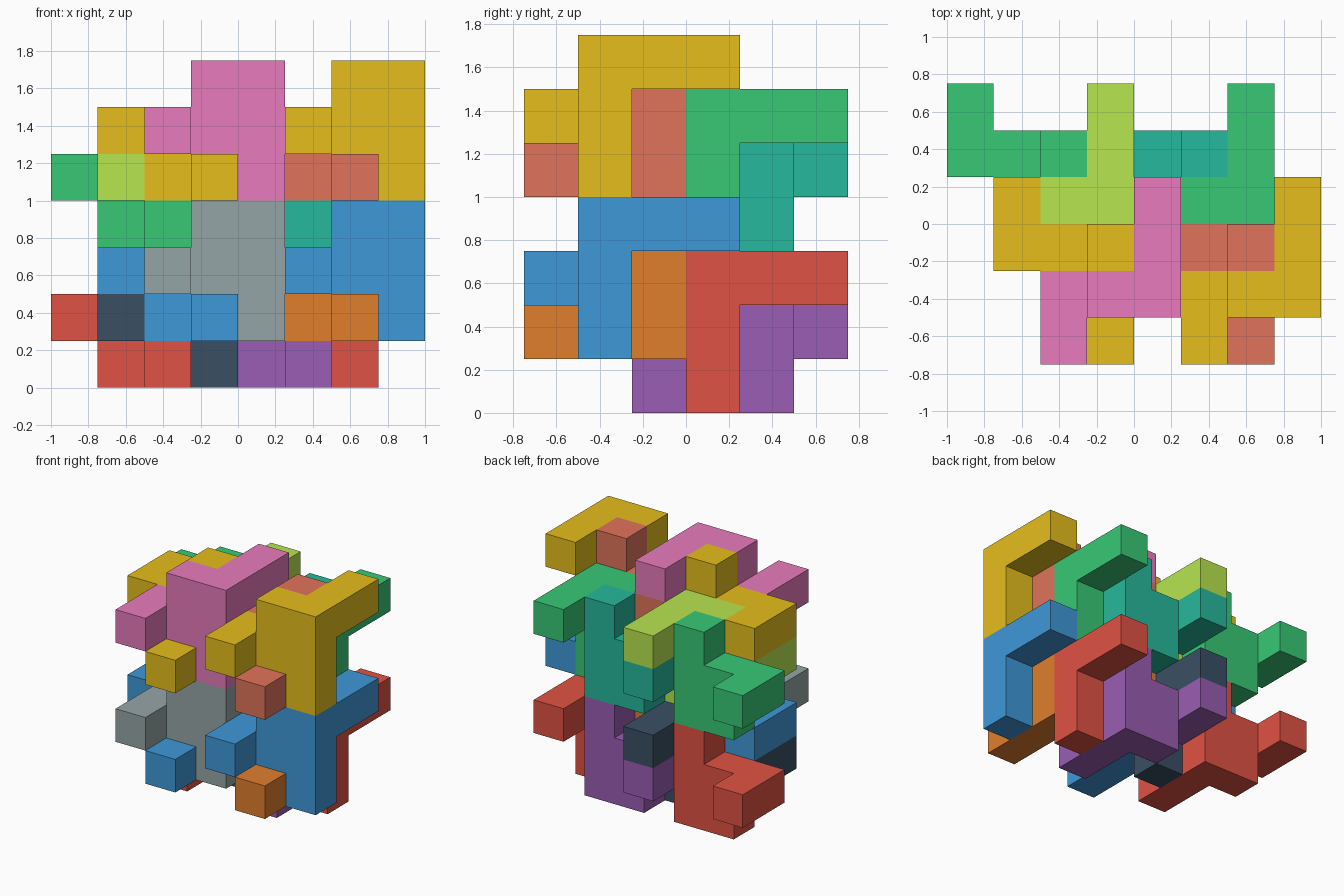
import bpy, bmesh
from mathutils import Vector

if "Cube" in bpy.data.objects:
    bpy.data.objects.remove(bpy.data.objects["Cube"])

CELL = 0.25
ORIGIN = Vector((-1.0, -0.75, 0.0))

# One nine-cube puzzle piece: a column, a two-cube arm and a stepped tail
PIECE = [(0, 0, 0), (0, 0, 1), (0, 0, 2), (0, 1, 2), (0, 2, 2),
         (-1, 0, 2), (-1, 0, 1), (-2, 0, 1), (-2, -1, 1)]
# The same piece turned half a revolution about the x axis
TURNED = [(x, -y, 2 - z) for x, y, z in PIECE]

# Each cube side: outward axis and its four corners, counter-clockwise from outside
SIDES = []
for axis in range(3):
    for sign in (0, 1):
        u, v = (axis + 1) % 3, (axis + 2) % 3
        corners = []
        for a, b in ((0, 0), (1, 0), (1, 1), (0, 1)):
            c = [0, 0, 0]
            c[axis], c[u], c[v] = sign, a, b
            corners.append(tuple(c))
        normal = [0, 0, 0]
        normal[axis] = 2 * sign - 1
        SIDES.append((tuple(normal), corners if sign else corners[::-1]))


def material(name, hex_code):
    def linear(h):
        s = int(h, 16) / 255
        return s / 12.92 if s <= 0.04045 else ((s + 0.055) / 1.055) ** 2.4
    mat = bpy.data.materials.new(name)
    mat.diffuse_color = (*[linear(hex_code[i:i + 2]) for i in (0, 2, 4)], 1)
    mat.use_nodes = True
    mat.node_tree.nodes["Principled BSDF"].inputs["Base Color"].default_value = mat.diffuse_color
    return mat


def add_piece(name, shape, base, mat):
    """Closed outer skin of a cube cluster, with flat areas merged."""
    cells = {tuple(c + b for c, b in zip(cell, base)) for cell in shape}
    bm = bmesh.new()
    verts = {}
    for cell in sorted(cells):
        for normal, corners in SIDES:
            if tuple(c + n for c, n in zip(cell, normal)) in cells:
                continue
            face = []
            for corner in corners:
                key = tuple(c + k for c, k in zip(cell, corner))
                if key not in verts:
                    verts[key] = bm.verts.new(ORIGIN + CELL * Vector(key))
                face.append(verts[key])
            bm.faces.new(face)
    bmesh.ops.dissolve_limit(bm, angle_limit=0.01, verts=bm.verts[:], edges=bm.edges[:])
    mesh = bpy.data.meshes.new(name)
    bm.to_mesh(mesh)
    bm.free()
    mesh.materials.append(mat)
    bpy.context.collection.objects.link(bpy.data.objects.new(name, mesh))


# Pieces of one layer: name, shape, column foot, lower colour, upper colour
LAYER = [
    ("back_right_piece", PIECE, (6, 3, 0), "red", "green"),
    ("back_left_piece", TURNED, (2, 4, 0), "red", "green"),
    ("back_middle_piece", TURNED, (5, 4, 0), "purple", "teal"),
    ("inner_left_piece", PIECE, (3, 3, 0), "navy", "lime"),
    ("front_right_piece", PIECE, (7, 1, 1), "blue", "yellow"),
    ("front_left_piece", TURNED, (3, 2, 1), "blue", "yellow"),
    ("inner_right_piece", TURNED, (6, 2, 1), "orange", "terracotta"),
    ("front_middle_piece", PIECE, (4, 1, 1), "grey", "pink"),
]
COLOURS = {"red": "e05243", "green": "38c976", "purple": "9b5db3", "teal": "26b99c",
           "navy": "3a4f64", "lime": "b8e650", "blue": "3f98d8", "yellow": "e6be1c",
           "orange": "e07e2c", "terracotta": "e0745a", "grey": "95a5a6", "pink": "e87bbd"}
mats = {name: material(name, code) for name, code in COLOURS.items()}

# The upper layer repeats the lower one three cubes higher
for level, lift, pick in (("lower", 0, 3), ("upper", 3, 4)):
    for part in LAYER:
        x, y, z = part[2]
        add_piece(f"{level}_{part[0]}", part[1], (x, y, z + lift), mats[part[pick]])
